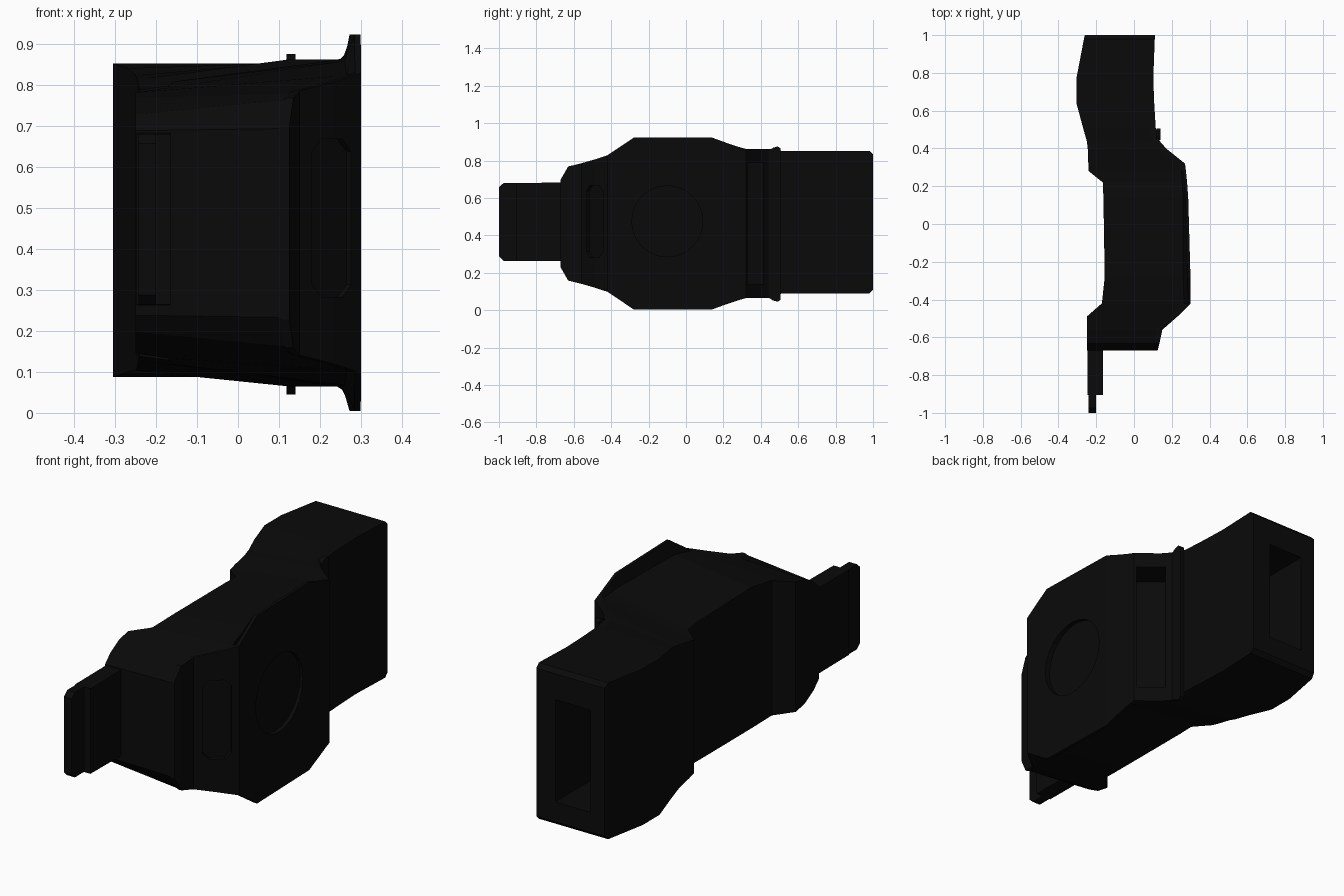
import bpy, bmesh
from math import radians, pi
from mathutils import Matrix, Vector

if "Cube" in bpy.data.objects:
    bpy.data.objects.remove(bpy.data.objects["Cube"])

ZC = 0.463  # the model is mirrored above and below this height

black = bpy.data.materials.new("black_plastic")
black.diffuse_color = (0.003, 0.003, 0.003, 1)
black.use_nodes = True
black.node_tree.nodes["Principled BSDF"].inputs["Base Color"].default_value = black.diffuse_color


def finish(bm, name):
    bmesh.ops.recalc_face_normals(bm, faces=bm.faces)
    mesh = bpy.data.meshes.new(name)
    bm.to_mesh(mesh)
    bm.free()
    mesh.materials.append(black)
    obj = bpy.data.objects.new(name, mesh)
    bpy.context.collection.objects.link(obj)
    return obj


def loft(name, rings):
    bm = bmesh.new()
    loops = [[bm.verts.new(p) for p in ring] for ring in rings]
    n = len(loops[0])
    for a, b in zip(loops, loops[1:]):
        for i in range(n):
            j = (i + 1) % n
            bm.faces.new((a[i], a[j], b[j], b[i]))
    bm.faces.new(loops[0])
    bm.faces.new(loops[-1][::-1])
    return finish(bm, name)


def half_profile_prism(name, half, x0, x1, zc=ZC):
    """Extrude a mirrored side profile of (y, half height) points along x."""
    pts = [(y, zc + h) for y, h in half] + [(y, zc - h) for y, h in reversed(half)]
    return loft(name, [[(x, y, z) for y, z in pts] for x in (x0, x1)])


def box(name, loc, size, rot=0.0, bevel=0.0):
    bm = bmesh.new()
    m = (Matrix.Translation(Vector(loc)) @ Matrix.Rotation(radians(rot), 4, 'Z')
         @ Matrix.Diagonal((*size, 1)))
    bmesh.ops.create_cube(bm, size=1, matrix=m)
    if bevel:  # chamfer the four edges running through the box
        axis = Matrix.Rotation(radians(rot), 3, 'Z') @ Vector((1, 0, 0))
        edges = [e for e in bm.edges
                 if abs((e.verts[0].co - e.verts[1].co).normalized().dot(axis)) > 0.9]
        bmesh.ops.bevel(bm, geom=edges, offset=bevel, segments=1, affect='EDGES')
    return finish(bm, name)


def cut(target, cutter):
    mod = target.modifiers.new("cut", 'BOOLEAN')
    mod.operation, mod.solver, mod.object = 'DIFFERENCE', 'EXACT', cutter
    bpy.context.view_layer.objects.active = target
    bpy.ops.object.modifier_apply(modifier=mod.name)
    bpy.data.objects.remove(cutter)


# Main housing: y, left x, left half height, flare base x and height, right x and height
stations = [
    (-.67, -.25, .225, .10, .23, .125, .235),
    (-.63, -.25, .265, .11, .30, .135, .305),
    (-.56, -.25, .305, .12, .315, .15, .322),
    (-.49, -.25, .318, .20, .335, .23, .342),
    (-.42, -.17, .33, .265, .36, .30, .365),
    (-.28, -.155, .345, .26, .395, .299, .459),
    (.14, -.162, .34, .26, .40, .287, .459),
    (.22, -.165, .335, .255, .40, .281, .43),
    (.28, -.24, .325, .25, .40, .275, .41),
    (.32, -.242, .335, .24, .398, .27, .399),
    (.40, -.245, .35, .12, .398, .17, .399),
    (.44, -.25, .36, .10, .39, .135, .399),
    (.51, -.27, .37, .08, .382, .115, .382),
    (.64, -.305, .382, .00, .382, .107, .382),
    (.77, -.305, .382, .00, .382, .102, .382),
    (.98, -.265, .382, .00, .382, .11, .382),
    (1.0, -.26, .362, .00, .362, .11, .362),
]
rings = []
for y, xl, hl, xf, hf, xr, hr in stations:
    half = [(xl, hl), (xf, hf), (xr - .015, hr), (xr, hr)]
    zc = .47 if y > .5 else ZC  # the rear block sits slightly higher
    rings.append([(x, y, zc + h) for x, h in half]
                 + [(x, y, zc - h) for x, h in reversed(half)])
housing = loft("housing", rings)

# Round shallow recess on the wide side face
bm = bmesh.new()
bmesh.ops.create_cone(bm, cap_ends=True, segments=24, radius1=.19, radius2=.19, depth=.1,
                      matrix=Matrix.Translation((.323, -.1, .475)) @ Matrix.Rotation(pi / 2, 4, 'Y'))
cut(housing, finish(bm, "round_cutter"))

# Slot on the front slant, window on the rear slant, socket in the back end
cut(housing, box("slot_cutter", (.235, -.496, .475), (.06, .13, .385), -49, .03))
cut(housing, box("window_cutter", (.20, .362, ZC), (.26, .135, .65), 51))
cut(housing, box("socket_cutter", (-.088, .9, .455), (.19, .6, .5)))

# Raised lip behind the window
half_profile_prism("side_lip", [(.445, .395), (.465, .408), (.49, .415), (.505, .405)], .118, .14, .46)

# Stepped tongue at the front
half_profile_prism("tongue", [(-.905, .208), (-.65, .21)], -.247, -.165, .472)
half_profile_prism("tongue_tip", [(-1, .185), (-.975, .208), (-.9, .208)], -.242, -.2, .472)
